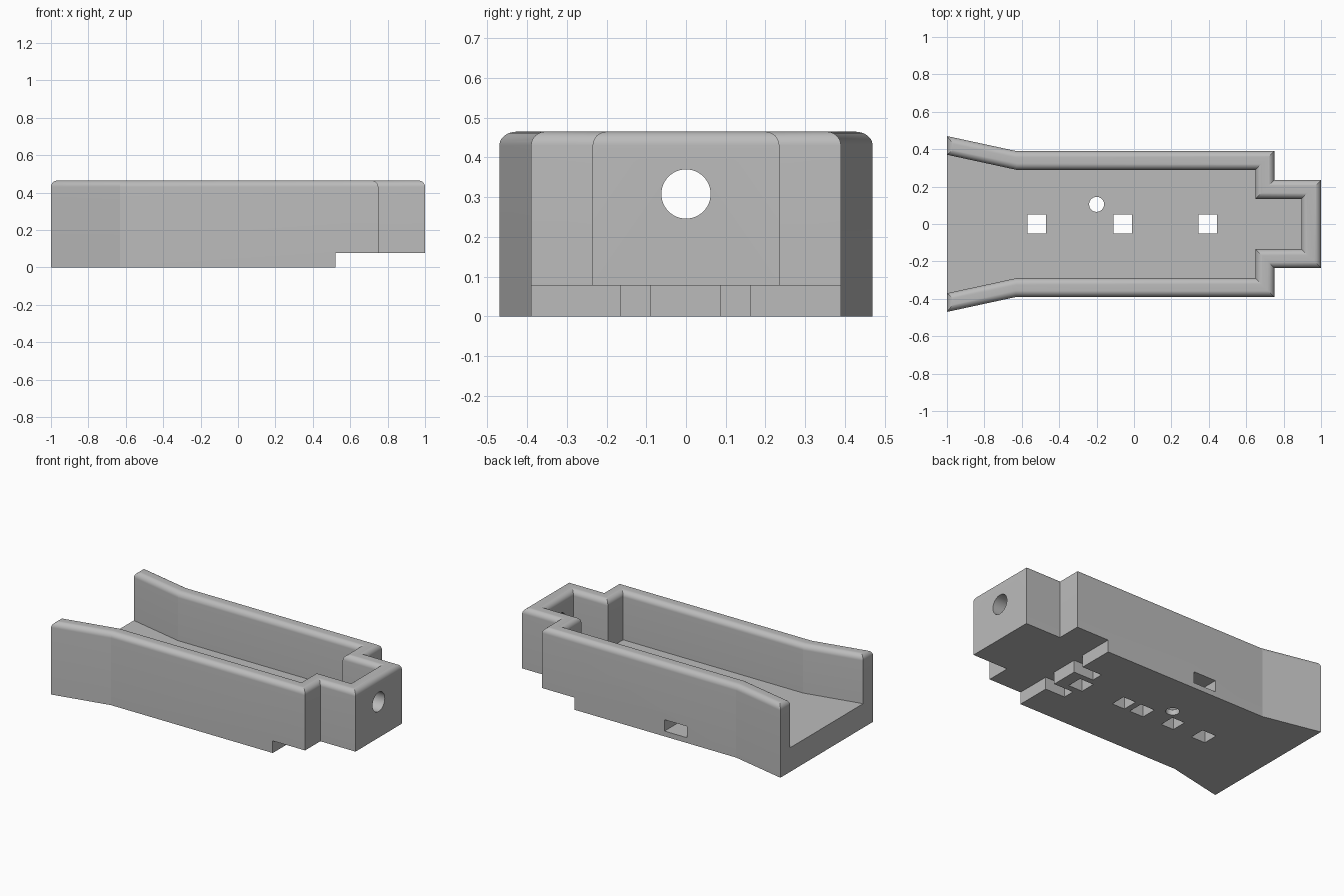
import bpy, bmesh
from math import radians
from mathutils import Matrix

if "Cube" in bpy.data.objects:
    bpy.data.objects.remove(bpy.data.objects["Cube"])

HEIGHT, FLOOR, STEP = 0.465, 0.155, 0.078
ROUND = 0.035

grey = bpy.data.materials.new("plain grey")
grey.use_nodes = True
grey.diffuse_color = (0.5, 0.5, 0.5, 1)
grey.node_tree.nodes["Principled BSDF"].inputs["Base Color"].default_value = (0.5, 0.5, 0.5, 1)


def add_object(name, bm):
    bmesh.ops.recalc_face_normals(bm, faces=bm.faces)
    mesh = bpy.data.meshes.new(name)
    bm.to_mesh(mesh)
    bm.free()
    mesh.materials.append(grey)
    obj = bpy.data.objects.new(name, mesh)
    bpy.context.collection.objects.link(obj)
    return obj


def prism(name, half_outline, z0, z1):
    """Extrude an outline mirrored across the long axis."""
    pts = half_outline + [(x, -y) for x, y in reversed(half_outline)]
    bm = bmesh.new()
    face = bm.faces.new([bm.verts.new((x, y, z0)) for x, y in pts])
    out = bmesh.ops.extrude_face_region(bm, geom=[face])
    top = [v for v in out["geom"] if isinstance(v, bmesh.types.BMVert)]
    bmesh.ops.translate(bm, verts=top, vec=(0, 0, z1 - z0))
    return add_object(name, bm)


def box(name, x, y, z):
    """Box from (low, high) pairs."""
    bm = bmesh.new()
    bmesh.ops.create_cube(bm, size=1)
    for v in bm.verts:
        v.co = [lo + (c + 0.5) * (hi - lo) for c, (lo, hi) in zip(v.co, (x, y, z))]
    return add_object(name, bm)


def cylinder(name, centre, radius, depth, axis="Z"):
    bm = bmesh.new()
    turn = Matrix.Rotation(radians(90), 4, "Y") if axis == "X" else Matrix()
    bmesh.ops.create_cone(bm, cap_ends=True, segments=48, radius1=radius, radius2=radius,
                          depth=depth, matrix=Matrix.Translation(centre) @ turn)
    return add_object(name, bm)


def cut(obj, cutter):
    cutter.hide_render = True
    mod = obj.modifiers.new("cut", "BOOLEAN")
    mod.operation, mod.solver, mod.object = "DIFFERENCE", "EXACT", cutter
    graph = bpy.context.evaluated_depsgraph_get()
    mesh = bpy.data.meshes.new_from_object(obj.evaluated_get(graph))
    obj.modifiers.clear()
    obj.data = mesh
    bpy.data.objects.remove(cutter)


# Flared tray with a narrow nose, hollowed out and open at the wide end
tray = prism("tray", [(-1, 0.47), (-0.63, 0.39), (0.75, 0.39), (0.75, 0.235), (1, 0.235)], 0, HEIGHT)
cut(tray, prism("cavity", [(-1.1, 0.392), (-0.63, 0.29), (0.65, 0.29), (0.65, 0.135), (0.895, 0.135)],
                FLOOR, 1))

# Rounded rim along the top of the walls
bm = bmesh.new()
bm.from_mesh(tray.data)
rim = [e for e in bm.edges if all(v.co.z > HEIGHT - 0.001 for v in e.verts)
       and e.calc_face_angle(0) > 0.5]
bmesh.ops.bevel(bm, geom=rim, offset=ROUND, segments=10, profile=0.5, affect="EDGES", clamp_overlap=True)
bm.to_mesh(tray.data)
bm.free()

# Raised underside beneath the nose, with two short notches in the step
cut(tray, box("step", (0.52, 1.1), (-1, 1), (-1, STEP)))
for y in (-0.165, 0.088):
    cut(tray, box("step_notch", (0.38, 0.6), (y, y + 0.075), (-1, STEP)))

# Square holes through the floor and blind pockets between them
for x in (-0.52, -0.06, 0.395):
    cut(tray, box("floor_hole", (x - 0.05, x + 0.05), (-0.05, 0.05), (-1, 0.3)))
for x in (-0.29, 0.075):
    cut(tray, box("floor_pocket", (x - 0.045, x + 0.045), (-0.05, 0.05), (-1, STEP)))

# Side slot leading to the round floor hole
cut(tray, box("side_slot", (-0.28, -0.12), (0.055, 1), (0.034, 0.107)))
cut(tray, cylinder("round_floor_hole", (-0.2, 0.105, 0.1), 0.04, 0.4))

# Round hole through the nose wall
cut(tray, cylinder("nose_hole", (0.95, 0, 0.308), 0.062, 0.3, "X"))

# Smooth rim and holes, crisp edges elsewhere
bpy.ops.object.select_all(action="DESELECT")
tray.select_set(True)
bpy.context.view_layer.objects.active = tray
bpy.ops.object.shade_smooth_by_angle(angle=radians(11))
